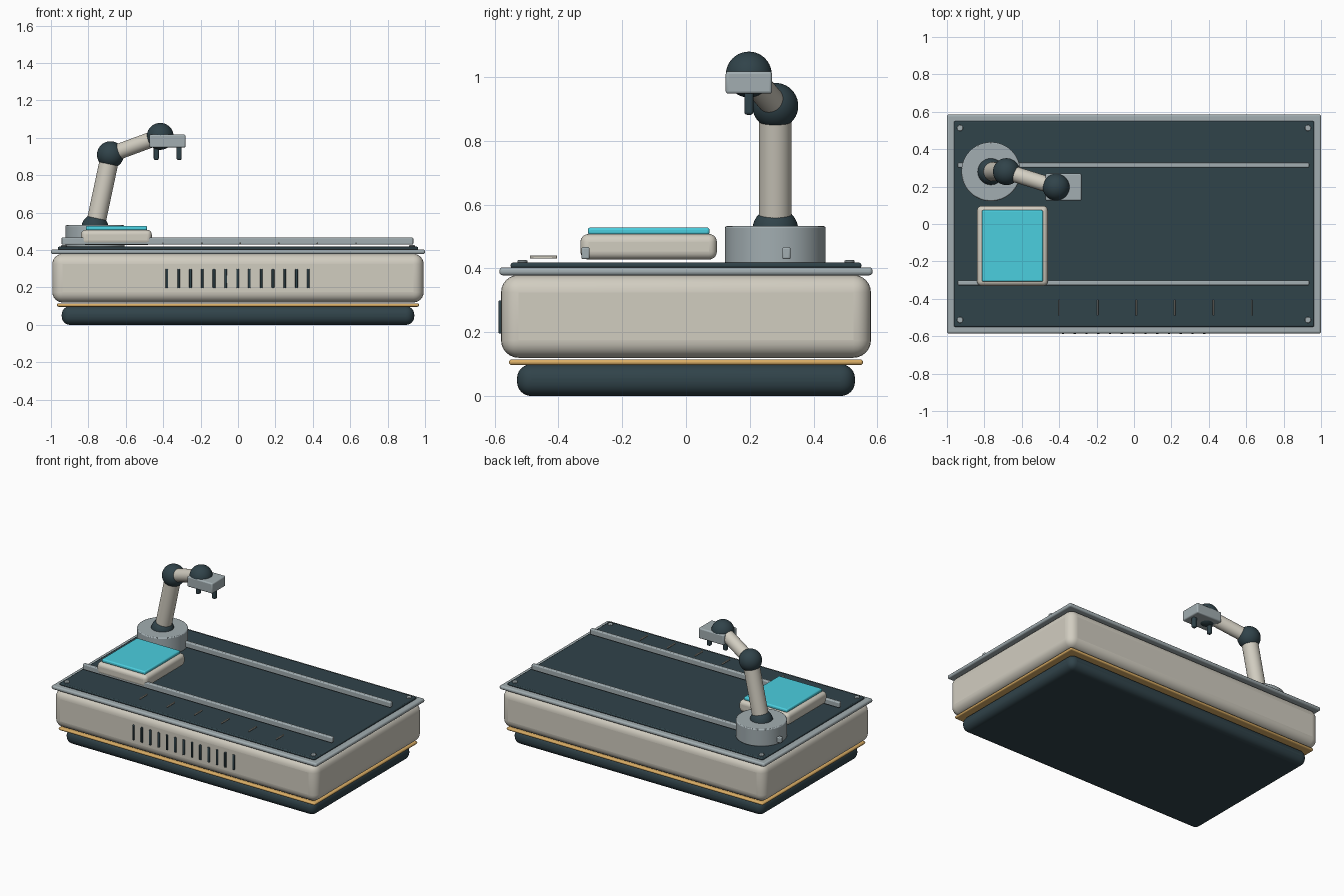
import bpy, math
from mathutils import Vector

if "Cube" in bpy.data.objects:
    bpy.data.objects.remove(bpy.data.objects["Cube"])


def mat(name, rgb):
    m = bpy.data.materials.new(name)
    m.diffuse_color = (*rgb, 1)
    m.use_nodes = True
    m.node_tree.nodes["Principled BSDF"].inputs["Base Color"].default_value = m.diffuse_color
    return m


CREAM = mat("cream", (0.64, 0.61, 0.53))
DARK = mat("dark_slate", (0.03, 0.056, 0.068))
METAL = mat("metal", (0.36, 0.42, 0.44))
AMBER = mat("amber", (0.70, 0.42, 0.13))
CYAN = mat("cyan", (0.07, 0.62, 0.74))


def finish(name, material, bevel=0, segments=4):
    ob = bpy.context.object
    ob.name = name
    ob.data.materials.append(material)
    if bevel:
        b = ob.modifiers.new("bevel", 'BEVEL')
        b.width, b.segments = bevel, segments
        b.limit_method = 'ANGLE'
        b.angle_limit = math.radians(40)
    bpy.ops.object.shade_smooth_by_angle(angle=math.radians(35))
    return ob


def box(name, center, size, material, bevel=0, segments=4):
    bpy.ops.mesh.primitive_cube_add(size=1, location=center)
    bpy.context.object.scale = size
    bpy.ops.object.transform_apply(location=False, rotation=False, scale=True)
    return finish(name, material, bevel, segments)


def rod(name, a, b, radius, material, bevel=0):
    a, b = Vector(a), Vector(b)
    d = b - a
    bpy.ops.mesh.primitive_cylinder_add(vertices=48, radius=radius, depth=d.length, location=(a + b) / 2,
                                        rotation=d.to_track_quat('Z', 'Y').to_euler())
    return finish(name, material, bevel, 2)


def ball(name, center, radius, material):
    bpy.ops.mesh.primitive_uv_sphere_add(segments=40, ring_count=20, radius=radius, location=center)
    return finish(name, material)


# stacked table body
box("plinth", (0, 0, 0.05), (1.885, 1.06, 0.10), DARK, 0.045, 6)
box("trim_band", (0, 0, 0.106), (1.935, 1.11, 0.018), AMBER, 0.008, 3)
box("body", (0, 0, 0.25), (1.985, 1.16, 0.26), CREAM, 0.055, 6)
box("top_rim", (0, 0, 0.391), (2.0, 1.17, 0.025), METAL, 0.01, 3)
box("deck", (0, 0, 0.41), (1.925, 1.10, 0.016), DARK, 0.006, 2)

# corner screws and long rails
for sy in (-1, 1):
    box("rail", (-0.003, 0.315 * sy, 0.448), (1.88, 0.026, 0.038), METAL, 0.006, 3)
    for sx in (-1, 1):
        rod("corner_screw", (0.93 * sx, 0.513 * sy, 0.41), (0.93 * sx, 0.513 * sy, 0.426), 0.016, METAL, 0.003)

# front vent slots
for i in range(13):
    box("vent_slot", (-0.38 + 0.063 * i, -0.58, 0.248), (0.014, 0.016, 0.104), DARK, 0.004, 2)

# deck measuring marks
for i in range(6):
    box("deck_mark", (-0.4 + 0.206 * i, -0.447, 0.436), (0.006, 0.085, 0.01), CREAM, 0.002, 2)

# control pad with screen
box("control_pad", (-0.65, -0.117, 0.468), (0.378, 0.428, 0.08), CREAM, 0.025, 5)
box("pad_screen", (-0.65, -0.117, 0.517), (0.328, 0.382, 0.023), CYAN, 0.008, 3)

# robot arm
shoulder, elbow, wrist = (-0.765, 0.28, 0.52), (-0.682, 0.28, 0.91), (-0.416, 0.197, 1.008)
rod("arm_base", (-0.765, 0.28, 0.415), (-0.765, 0.28, 0.533), 0.158, METAL, 0.006)
for name, p in (("shoulder_joint", shoulder), ("elbow_joint", elbow), ("wrist_joint", wrist)):
    ball(name, p, 0.072, DARK)
rod("upper_arm", shoulder, elbow, 0.051, CREAM)
rod("forearm", elbow, wrist, 0.042, CREAM)

# gripper
box("gripper_palm", (-0.377, 0.197, 0.983), (0.192, 0.145, 0.07), METAL, 0.008, 3)
for x in (-0.437, -0.315):
    box("gripper_finger", (x, 0.197, 0.921), (0.027, 0.028, 0.078), DARK, 0.008, 3)
